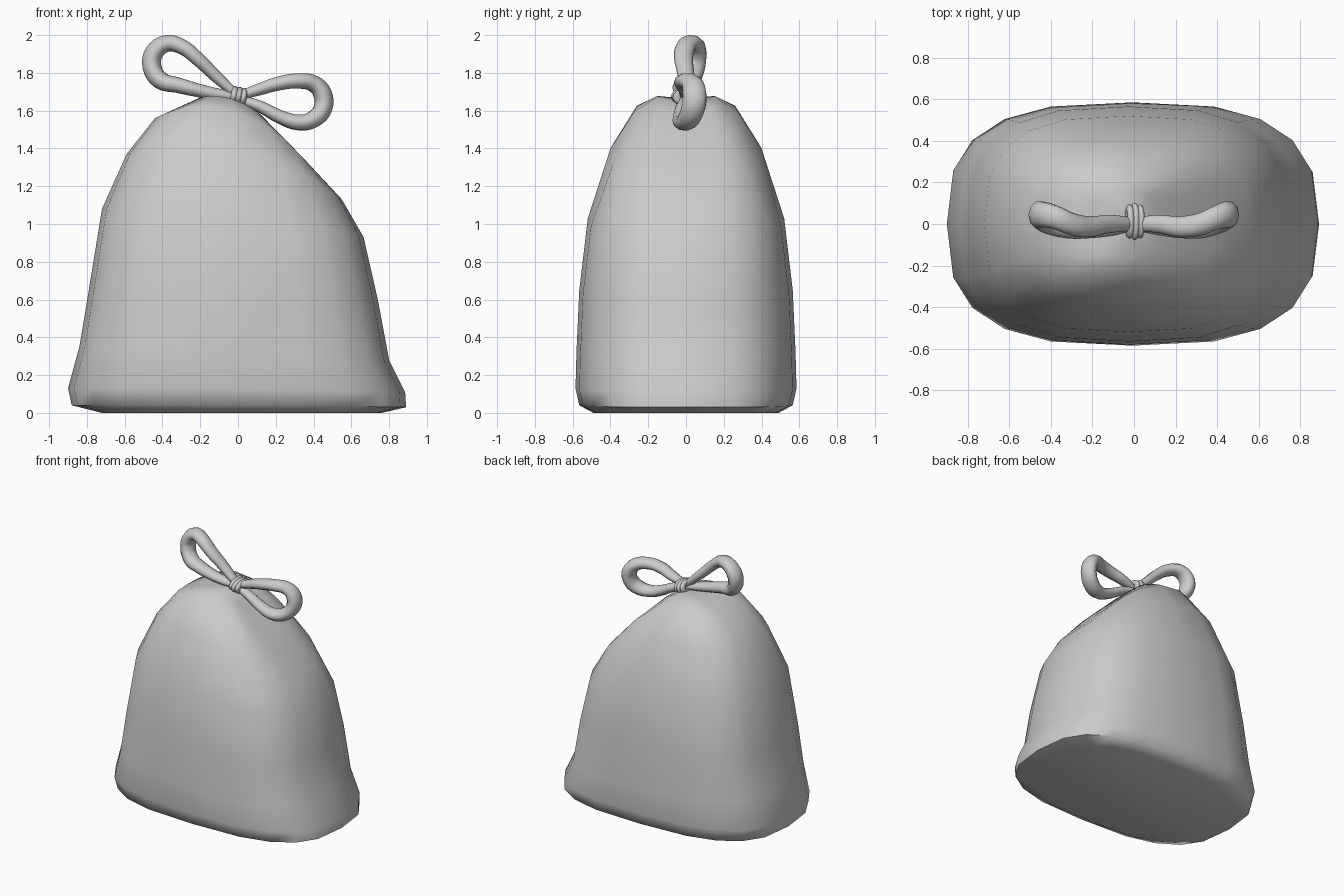
import bpy, bmesh, math

if "Cube" in bpy.data.objects:
    bpy.data.objects.remove(bpy.data.objects["Cube"])


def smooth(ob, angle=60):
    bpy.ops.object.select_all(action='DESELECT')
    ob.select_set(True)
    bpy.context.view_layer.objects.active = ob
    bpy.ops.object.shade_smooth_by_angle(angle=math.radians(angle))


def add_bag():
    # Rings: left x, left z, right x, right z, half depth, middle z
    rings = [
        (-0.72, 0.00, 0.76, 0.00, 0.49, 0.00),
        (-0.88, 0.04, 0.89, 0.03, 0.565, 0.04),
        (-0.90, 0.13, 0.885, 0.11, 0.585, 0.13),
        (-0.84, 0.35, 0.80, 0.28, 0.58, 0.32),
        (-0.79, 0.65, 0.74, 0.60, 0.565, 0.65),
        (-0.72, 1.08, 0.665, 0.93, 0.52, 1.03),
        (-0.59, 1.37, 0.55, 1.13, 0.40, 1.40),
        (-0.44, 1.56, 0.40, 1.29, 0.27, 1.60),
        (-0.20, 1.67, 0.12, 1.58, 0.16, 1.665),
    ]
    n = 20
    bm = bmesh.new()
    loops = []
    for xl, zl, xr, zr, yh, zm in rings:
        loop = []
        for i in range(n):
            a = 2 * math.pi * i / n
            c = math.copysign(abs(math.cos(a)) ** 0.7, math.cos(a))
            s = math.copysign(abs(math.sin(a)) ** 0.7, math.sin(a))
            z = zm + (zr - zl) / 2 * c + ((zr + zl) / 2 - zm) * c * c
            loop.append(bm.verts.new(((xl + xr) / 2 + (xr - xl) / 2 * c, yh * s, z)))
        loops.append(loop)
    for lo, hi in zip(loops, loops[1:]):
        for i in range(n):
            j = (i + 1) % n
            bm.faces.new((lo[i], lo[j], hi[j], hi[i]))
    bm.faces.new(loops[0][::-1])
    # Gathered top under the knot
    top = bm.verts.new((0, 0, 1.645))
    for i in range(n):
        bm.faces.new((loops[-1][i], loops[-1][(i + 1) % n], top))
    bmesh.ops.recalc_face_normals(bm, faces=bm.faces)
    me = bpy.data.meshes.new("bag")
    bm.to_mesh(me)
    bm.free()
    ob = bpy.data.objects.new("bag", me)
    bpy.context.collection.objects.link(ob)
    smooth(ob)


YS = [0, 0, -0.01, 0, 0.025, 0.035, 0.03, 0.01, -0.01, -0.015, -0.01, 0]
RS = [0.025, 0.034, 0.039, 0.042, 0.045, 0.05, 0.05, 0.048, 0.043, 0.037, 0.032, 0.025]


def add_loop(name, xz):
    # Rope tapered toward the knot, flattened so it is wider in y
    cu = bpy.data.curves.new(name, 'CURVE')
    cu.dimensions = '3D'
    cu.resolution_u = 4
    cu.bevel_depth = 1
    cu.bevel_resolution = 3
    cu.use_fill_caps = True
    sp = cu.splines.new('BEZIER')
    sp.bezier_points.add(len(xz) - 1)
    for p, (x, z), y, r in zip(sp.bezier_points, xz, YS, RS):
        p.co = (x, y, z)
        p.radius = r
        p.handle_left_type = p.handle_right_type = 'AUTO'
    ob = bpy.data.objects.new(name, cu)
    bpy.context.collection.objects.link(ob)
    ob.scale.y = 1.3
    bpy.ops.object.select_all(action='DESELECT')
    ob.select_set(True)
    bpy.context.view_layer.objects.active = ob
    bpy.ops.object.convert(target='MESH')
    smooth(bpy.context.object)


add_bag()

# Bow loops
add_loop("left_bow_loop", [
    (-0.01, 1.685), (-0.12, 1.785), (-0.22, 1.88), (-0.30, 1.94), (-0.38, 1.955),
    (-0.445, 1.905), (-0.455, 1.83), (-0.41, 1.76), (-0.32, 1.735), (-0.20, 1.705),
    (-0.10, 1.685), (-0.01, 1.67)])
add_loop("right_bow_loop", [
    (0.01, 1.68), (0.12, 1.715), (0.22, 1.745), (0.32, 1.757), (0.40, 1.743),
    (0.447, 1.69), (0.45, 1.615), (0.40, 1.555), (0.32, 1.538), (0.22, 1.568),
    (0.12, 1.62), (0.01, 1.66)])

# Knot wraps
tilt = math.radians(10)
for k in (-1, 0, 1):
    bpy.ops.mesh.primitive_torus_add(
        major_segments=20, minor_segments=8, major_radius=0.04, minor_radius=0.017,
        location=(0.004 + 0.025 * k, 0.012, 1.675 - 0.005 * k),
        rotation=(0, math.pi / 2 + tilt, 0))
    wrap = bpy.context.object
    wrap.name = "knot_wrap_%d" % (k + 2)
    wrap.scale = (0.9, 1.45 if k else 1.6, 1)
    smooth(wrap)
